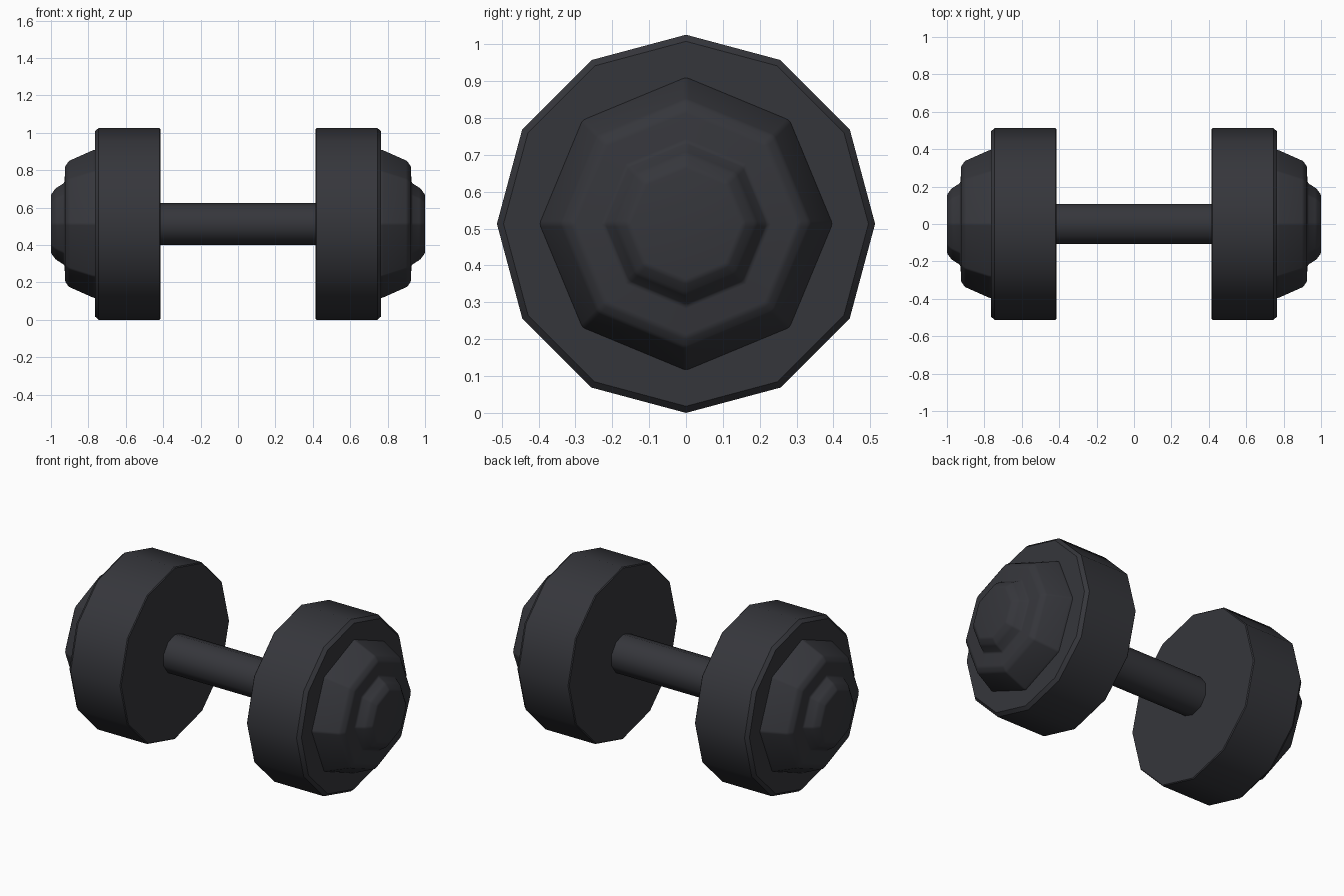
import bpy
import bmesh
from math import cos, sin, tau, radians

if "Cube" in bpy.data.objects:
    bpy.data.objects.remove(bpy.data.objects["Cube"])

AXIS_Z = 0.513

# Dark rubbery metal used everywhere
charcoal = bpy.data.materials.new("charcoal")
charcoal.use_nodes = True
colour = (0.036, 0.037, 0.044, 1)
charcoal.diffuse_color = colour
bsdf = charcoal.node_tree.nodes["Principled BSDF"]
bsdf.inputs["Base Color"].default_value = colour
bsdf.inputs["Roughness"].default_value = 0.7


def turned(name, profile, sides, soften=0.0):
    """Faceted solid turned around the x axis from (x, radius) points."""
    bm = bmesh.new()
    rings = []
    for x, r in profile:
        angles = [tau * i / sides for i in range(sides)]
        rings.append([bm.verts.new((x, r * sin(a), r * cos(a))) for a in angles])
    for low, high in zip(rings, rings[1:]):
        for i in range(sides):
            j = (i + 1) % sides
            bm.faces.new((low[i], low[j], high[j], high[i]))
    bm.faces.new(rings[0])
    bm.faces.new(rings[-1])
    bmesh.ops.recalc_face_normals(bm, faces=bm.faces)
    if soften:
        edges = [e for e in bm.edges if e.calc_face_angle(0) > radians(15)]
        bmesh.ops.bevel(bm, geom=edges, offset=soften, segments=2,
                        profile=0.5, affect='EDGES', clamp_overlap=True)
    mesh = bpy.data.meshes.new(name)
    bm.to_mesh(mesh)
    bm.free()
    mesh.materials.append(charcoal)
    obj = bpy.data.objects.new(name, mesh)
    obj.location.z = AXIS_Z
    bpy.context.collection.objects.link(obj)
    bpy.ops.object.select_all(action='DESELECT')
    obj.select_set(True)
    bpy.context.view_layer.objects.active = obj
    bpy.ops.object.shade_smooth_by_angle(angle=radians(40))
    return obj


# Profiles of one end, from the inside outwards
weight_profile = [(0.415, 0.508), (0.42, 0.513), (0.745, 0.513), (0.765, 0.495)]
cap_profile = [(0.75, 0.398), (0.77, 0.398), (0.905, 0.338), (0.925, 0.308),
               (0.927, 0.222), (0.975, 0.192), (1.0, 0.158)]

for side, label in ((1, "left"), (-1, "right")):
    turned(label + "_weight", [(side * x, r) for x, r in weight_profile], 12)
    turned(label + "_end_cap", [(side * x, r) for x, r in cap_profile], 8, 0.008)

# Grip bar between the weights
turned("handle", [(-0.43, 0.113), (0.43, 0.113)], 10)
